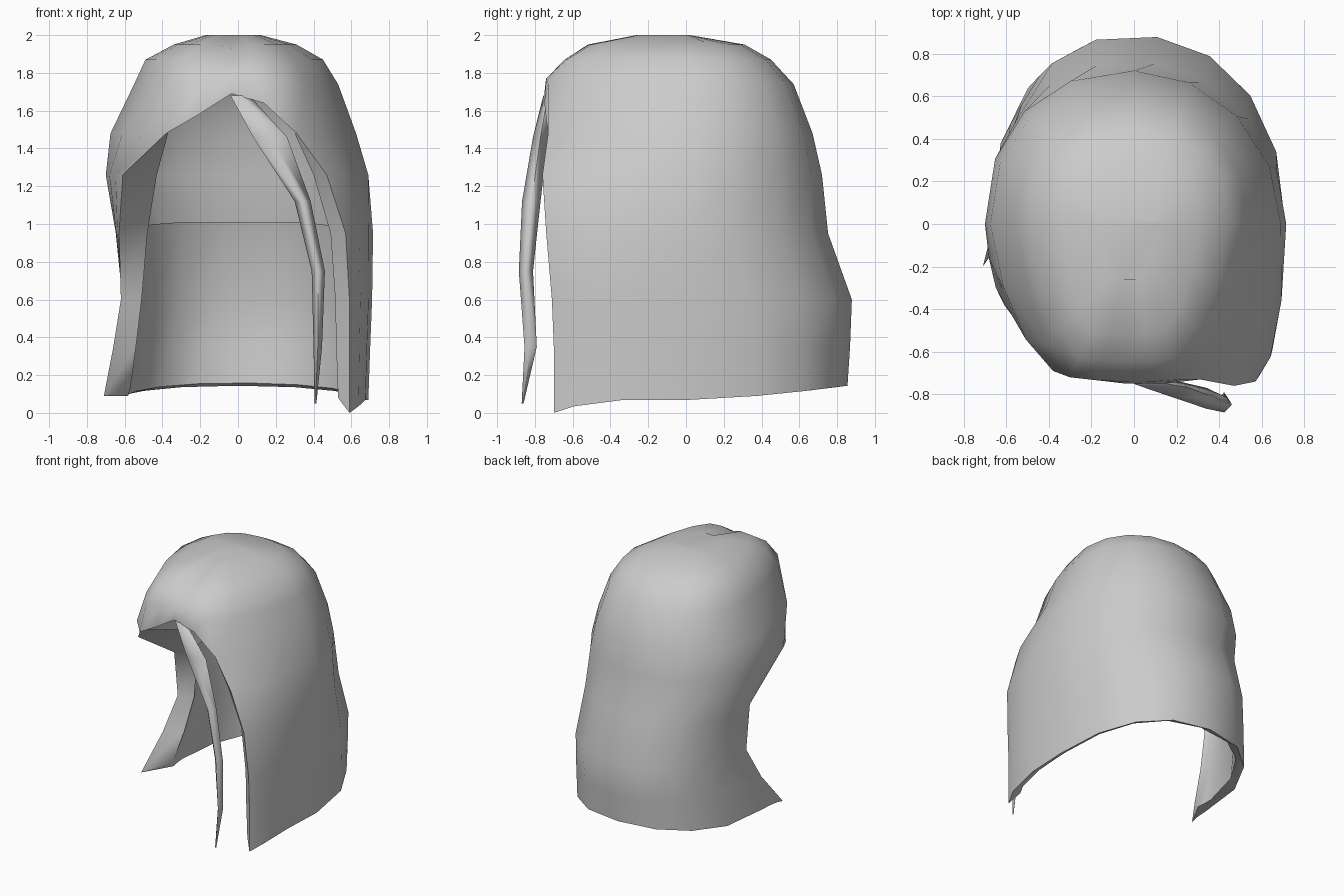
import bpy, bmesh, math

cube = bpy.data.objects.get("Cube")
if cube:
    bpy.data.objects.remove(cube, do_unlink=True)

grey = bpy.data.materials.new("hair_grey")
grey.use_nodes = True
grey.diffuse_color = (0.6, 0.6, 0.6, 1)
bsdf = grey.node_tree.nodes["Principled BSDF"]
bsdf.inputs["Base Color"].default_value = (0.6, 0.6, 0.6, 1)
bsdf.inputs["Roughness"].default_value = 0.8


def finish(bm, name, angle):
    mesh = bpy.data.meshes.new(name)
    bm.to_mesh(mesh)
    bm.free()
    mesh.materials.append(grey)
    obj = bpy.data.objects.new(name, mesh)
    bpy.context.collection.objects.link(obj)
    bpy.ops.object.select_all(action="DESELECT")
    obj.select_set(True)
    bpy.context.view_layer.objects.active = obj
    bpy.ops.object.shade_smooth_by_angle(angle=math.radians(angle))


def bridge(bm, a, b):
    for j in range(len(a) - 1):
        bm.faces.new((a[j], a[j + 1], b[j + 1], b[j]))


# Rings: height, left width (+x), right width, back depth, both front edges,
# squareness of the left and right back corners
RINGS = [
    (0.10, 0.69, 0.67, 0.855, (0.59, -0.70), (-0.71, -0.20), 0.87, 0.85),
    (0.35, 0.70, 0.65, 0.87, (0.59, -0.70), (-0.66, 0.00), 0.89, 0.85),
    (0.60, 0.71, 0.63, 0.885, (0.59, -0.71), (-0.62, 0.13), 0.92, 0.85),
    (0.95, 0.715, 0.67, 0.76, (0.57, -0.74), (-0.63, 0.10), 1.02, 0.87),
    (1.26, 0.69, 0.70, 0.72, (0.47, -0.76), (-0.61, -0.38), 1.02, 0.89),
    (1.48, 0.625, 0.675, 0.67, (0.31, -0.73), (-0.38, -0.69), 0.95, 0.89),
    (1.74, 0.53, 0.55, 0.57, (0.22, -0.73), (-0.30, -0.72), 0.90, 0.89),
    (1.87, 0.45, 0.49, 0.45, (0.18, -0.63), (-0.26, -0.63), 0.89, 0.87),
    (1.95, 0.31, 0.34, 0.31, (0.14, -0.50), (-0.20, -0.51), 0.89, 0.87),
    (2.00, 0.12, 0.17, 0.02, (0.06, -0.25), (-0.10, -0.25), 0.89, 0.89),
]
ARCH = 5                              # first ring that closes over the face
ARCH_RISE = (0.10, 0.21, 0.16)        # height of the face opening along the arch
# Inner edges of the two side locks, from the hem up to the arch
LIP_L = [(0.53, -0.64), (0.52, -0.64), (0.515, -0.64), (0.49, -0.66), (0.40, -0.70), (0.30, -0.70)]
LIP_R = [(-0.57, 0.00), (-0.54, 0.10), (-0.51, 0.18), (-0.48, 0.18), (-0.43, -0.10), (-0.37, -0.63)]


def side_to_edge(start, edge, flat):
    """Three points of a flattened quarter curve from a side to a front edge."""
    pts = []
    for k in (1, 2, 3):
        u = math.radians(30 * k)
        fx = (1 - flat) * (1 - math.cos(u)) + flat * k / 3
        fy = (1 - flat) * math.sin(u) + flat * k / 3
        pts.append((start[0] + (edge[0] - start[0]) * fx, start[1] + (edge[1] - start[1]) * fy))
    return pts


def ring_points(i, xr, xl, yb, er, el):
    pl, pr = RINGS[i][6:]
    flat = 0.1 if i < 4 else 0.4
    side_y = el[1] + 0.15 if el[1] > -0.1 else 0.0
    end = math.pi - math.asin((side_y / yb) ** (1 / pr))
    arc = []
    for k in range(9):                # round the back
        a = end * k / 8
        c, s = math.cos(a), math.sin(a)
        w, p = (xr, pl) if c > 0 else (xl, pr)
        arc.append((math.copysign(abs(c) ** p, c) * w, yb * max(s, 0.0) ** p))
    return side_to_edge(arc[0], er, flat)[::-1] + arc + side_to_edge(arc[-1], el, flat)


def hem(x, y):
    if y < -0.5:
        return 0.065 * (y + 0.7) / 0.2
    if x < -0.6 and y < 0.1:
        return 0.09
    return 0.068 + 0.075 * (max(y, 0) / 0.85) ** 1.5


# Outer shell of hair
bm = bmesh.new()
cols, fronts, lip_l, lip_r = [], [], [], []
for i, (z, xr, xl, yb, er, el, _, _) in enumerate(RINGS):
    cols.append([bm.verts.new((x, y, hem(x, y) if i == 0 else z))
                 for x, y in ring_points(i, xr, xl, yb, er, el)])
    if i <= ARCH:                     # edges of the locks, turned inwards
        lip_l.append(bm.verts.new((*LIP_L[i], 0.08 if i == 0 else z)))
        lip_r.append(bm.verts.new((*LIP_R[i], 0.13 if i == 0 else z)))
    front = []
    if i >= ARCH:                     # brow columns
        for k, rise in enumerate(ARCH_RISE):
            t = (k + 1) / 4
            x, y = (el[j] + (er[j] - el[j]) * t for j in (0, 1))
            bulge = (0.03, 0.04, 0.03)[k] * (0.4 if i > ARCH else 1)
            h = z + rise if i == ARCH else z
            if i == ARCH + 1:
                h += 0.03
            if i > ARCH + 1 and k == 1:
                h -= 0.02             # shallow parting
            front.append(bm.verts.new((x, y - bulge, h)))
    fronts.append(front)

for i in range(len(RINGS) - 1):
    a, b = list(cols[i]), list(cols[i + 1])
    if i >= ARCH:
        a += fronts[i] + [a[0]]
        b += fronts[i + 1] + [b[0]]
    else:
        a = [lip_l[i]] + a + [lip_r[i]]
        b = [lip_l[i + 1]] + b + [lip_r[i + 1]]
    bridge(bm, a, b)
bm.faces.new(cols[-1] + fronts[-1])

# Lining of the lower half, joined to the locks and the hem
lining = []
for i in range(4):
    z, xr, xl, yb = RINGS[i][:4]
    row = [lip_l[i]]
    for x, y in ring_points(i, xr - 0.04, xl - 0.07, yb - 0.04, LIP_L[i], LIP_R[i])[1:-1]:
        h = (hem(x, y) + 0.02, z, z, 0.92 + 0.09 * min(1, max(0, y) / 0.6))[i]
        row.append(bm.verts.new((x, y, h)))
    lining.append(row + [lip_r[i]])
for lower, upper in zip(lining, lining[1:]):
    bridge(bm, upper, lower)
bridge(bm, lining[0], cols[0])
finish(bm, "hair_shell", 60)

# Loose strand: height, x range, y range of each diamond section
STRAND = [
    (1.68, -0.04, 0.06, -0.755, -0.71),
    (1.46, 0.08, 0.26, -0.81, -0.73),
    (1.12, 0.30, 0.385, -0.868, -0.77),
    (0.75, 0.39, 0.46, -0.885, -0.81),
    (0.35, 0.40, 0.445, -0.855, -0.79),
    (0.05, 0.405, 0.415, -0.87, -0.86),
]
bm = bmesh.new()
prev = None
for z, x0, x1, y0, y1 in STRAND:
    xm, ym = (x0 + x1) / 2, (y0 + y1) / 2
    loop = [bm.verts.new((x, y, z)) for x, y in ((x1, ym), (xm, y1), (x0, ym), (xm, y0))]
    if prev:
        bridge(bm, prev + prev[:1], loop + loop[:1])
    else:
        bm.faces.new(loop)
    prev = loop
bm.faces.new(prev)
bmesh.ops.recalc_face_normals(bm, faces=bm.faces)
finish(bm, "loose_strand", 100)
